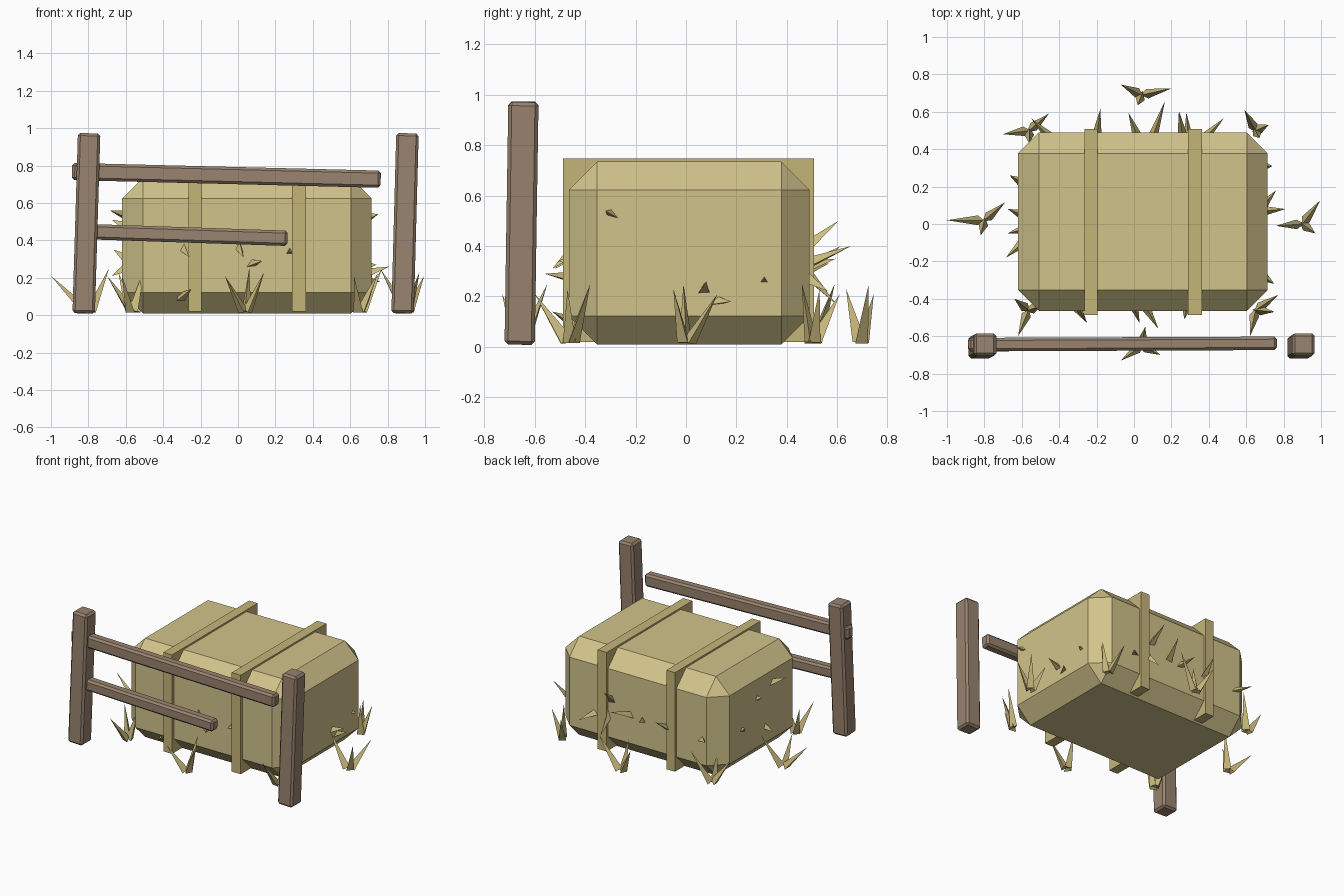
import bpy, bmesh
from mathutils import Vector, Matrix

if "Cube" in bpy.data.objects:
    bpy.data.objects.remove(bpy.data.objects["Cube"])


def material(name, rgb):
    m = bpy.data.materials.new(name)
    m.diffuse_color = (*rgb, 1)
    m.use_nodes = True
    m.node_tree.nodes["Principled BSDF"].inputs["Base Color"].default_value = m.diffuse_color
    return m


HAY = material("hay", (0.64, 0.55, 0.26))
TWINE = material("twine", (0.56, 0.46, 0.19))
STRAW = material("straw", (0.60, 0.50, 0.21))
WOOD = material("wood", (0.32, 0.23, 0.16))


def add_object(name, bm, mat):
    bmesh.ops.recalc_face_normals(bm, faces=bm.faces)
    me = bpy.data.meshes.new(name)
    bm.to_mesh(me)
    bm.free()
    me.materials.append(mat)
    ob = bpy.data.objects.new(name, me)
    bpy.context.collection.objects.link(ob)
    return ob


def box(name, lo, hi, mat, bevel=0):
    lo, hi = Vector(lo), Vector(hi)
    bm = bmesh.new()
    bmesh.ops.create_cube(bm, size=1)
    for v in bm.verts:
        v.co = (lo + hi) / 2 + v.co * (hi - lo)
    if bevel:
        bmesh.ops.bevel(bm, geom=bm.edges[:], offset=bevel, segments=1,
                        affect='EDGES')
    return add_object(name, bm, mat)


def beam(name, a, b, width, depth, side):
    """Chamfered timber from a to b; width lies along the side direction."""
    a, b = Vector(a), Vector(b)
    z = (b - a).normalized()
    y = z.cross(Vector(side)).normalized()
    x = y.cross(z)
    ob = box(name, (-width / 2, -depth / 2, -(b - a).length / 2),
             (width / 2, depth / 2, (b - a).length / 2), WOOD, 0.014)
    rot = Matrix((x, y, z)).transposed().to_4x4()
    ob.data.transform(Matrix.Translation((a + b) / 2) @ rot)
    return ob


def spike(bm, base, tip, radius):
    """Three-sided straw blade."""
    base, tip = Vector(base), Vector(tip)
    d = tip - base
    m = (Matrix.Translation((base + tip) / 2)
         @ d.to_track_quat('Z', 'Y').to_matrix().to_4x4())
    bmesh.ops.create_cone(bm, segments=3, radius1=radius, radius2=0,
                          depth=d.length, cap_ends=True, matrix=m)


# Bale and its two bands
box("hay_bale", (-0.62, -0.465, 0.01), (0.715, 0.49, 0.735), HAY, 0.112)
box("left_band", (-0.265, -0.487, 0.02), (-0.195, 0.507, 0.747), TWINE)
box("right_band", (0.29, -0.487, 0.02), (0.363, 0.507, 0.747), TWINE)

# Leaning posts and broken rails
beam("left_post", (-0.825, -0.66, 0.01), (-0.796, -0.645, 0.972), 0.12, 0.12, (1, 0, 0))
beam("right_post", (0.88, -0.66, 0.01), (0.906, -0.645, 0.972), 0.12, 0.12, (1, 0, 0))
beam("top_rail", (-0.887, -0.645, 0.768), (0.763, -0.638, 0.727), 0.072, 0.092, (0, 1, 0))
beam("lower_rail", (-0.81, -0.645, 0.447), (0.265, -0.64, 0.411), 0.072, 0.082, (0, 1, 0))

# Ground tufts: base (x, y) and the (x, y) of three blade tips
tufts = {
    "back": ((0.04, 0.69), (-0.07, 0.745), (0.2, 0.725), (0.02, 0.635)),
    "left": ((-0.8, 0.02), (-1.0, 0.02), (-0.69, 0.115), (-0.82, -0.06)),
    "right": ((0.9, 0.0), (0.995, 0.125), (0.76, -0.01), (0.97, -0.05)),
    "back_left": ((-0.56, 0.5), (-0.7, 0.48), (-0.455, 0.59), (-0.56, 0.43)),
    "back_right": ((0.65, 0.5), (0.59, 0.61), (0.67, 0.46), (0.72, 0.53)),
    "front_left": ((-0.565, -0.46), (-0.62, -0.6), (-0.5, -0.44), (-0.64, -0.4)),
    "front_right": ((0.65, -0.46), (0.62, -0.6), (0.77, -0.38), (0.75, -0.47)),
    "front": ((0.04, -0.65), (-0.07, -0.73), (0.06, -0.55), (0.14, -0.7)),
}
for name, (base, *tips) in tufts.items():
    bm = bmesh.new()
    for tip, h in zip(tips, (0.21, 0.25, 0.23)):
        c = Vector(base).lerp(Vector(tip), 0.12)
        spike(bm, (*c, 0.022), (*tip, h), 0.03)
    add_object(name + "_tuft", bm, STRAW)

# Loose straws poking out of each bale side: (base along, base z, tip along, tip z, reach)
loose = {
    "back": [(-0.2, 0.3, -0.18, 0.4, 0.13), (0.02, 0.31, -0.03, 0.35, 0.11),
             (0.1, 0.32, 0.165, 0.40, 0.17), (0.26, 0.38, 0.24, 0.5, 0.12),
             (0.29, 0.3, 0.28, 0.17, 0.11), (0.38, 0.28, 0.48, 0.22, 0.08),
             (-0.45, 0.3, -0.55, 0.33, 0.08)],
    "front": [(-0.3, 0.37, -0.26, 0.31, 0.06), (0.0, 0.38, 0.03, 0.31, 0.07),
              (0.06, 0.27, 0.13, 0.29, 0.1), (0.28, 0.34, 0.27, 0.34, 0.05),
              (-0.31, 0.09, -0.25, 0.14, 0.07)],
    "left": [(-0.1, 0.53, -0.18, 0.56, 0.07), (0.05, 0.47, 0.08, 0.51, 0.06),
             (0.22, 0.3, 0.26, 0.35, 0.05), (-0.03, 0.25, -0.05, 0.21, 0.06)],
    "right": [(-0.28, 0.52, -0.32, 0.54, 0.04), (0.07, 0.22, 0.08, 0.26, 0.1),
              (0.1, 0.18, 0.18, 0.18, 0.05), (0.31, 0.26, 0.31, 0.27, 0.03)],
}
place = {
    "back": lambda a, z, r: (a, 0.485 + r, z),
    "front": lambda a, z, r: (a, -0.46 - r, z),
    "left": lambda a, z, r: (-0.615 - r, a, z),
    "right": lambda a, z, r: (0.71 + r, a, z),
}
for side, straws in loose.items():
    bm = bmesh.new()
    for a, z, ta, tz, reach in straws:
        spike(bm, place[side](a, z, -0.02), place[side](ta, tz, reach), 0.03)
    add_object(side + "_loose_straw", bm, STRAW)
